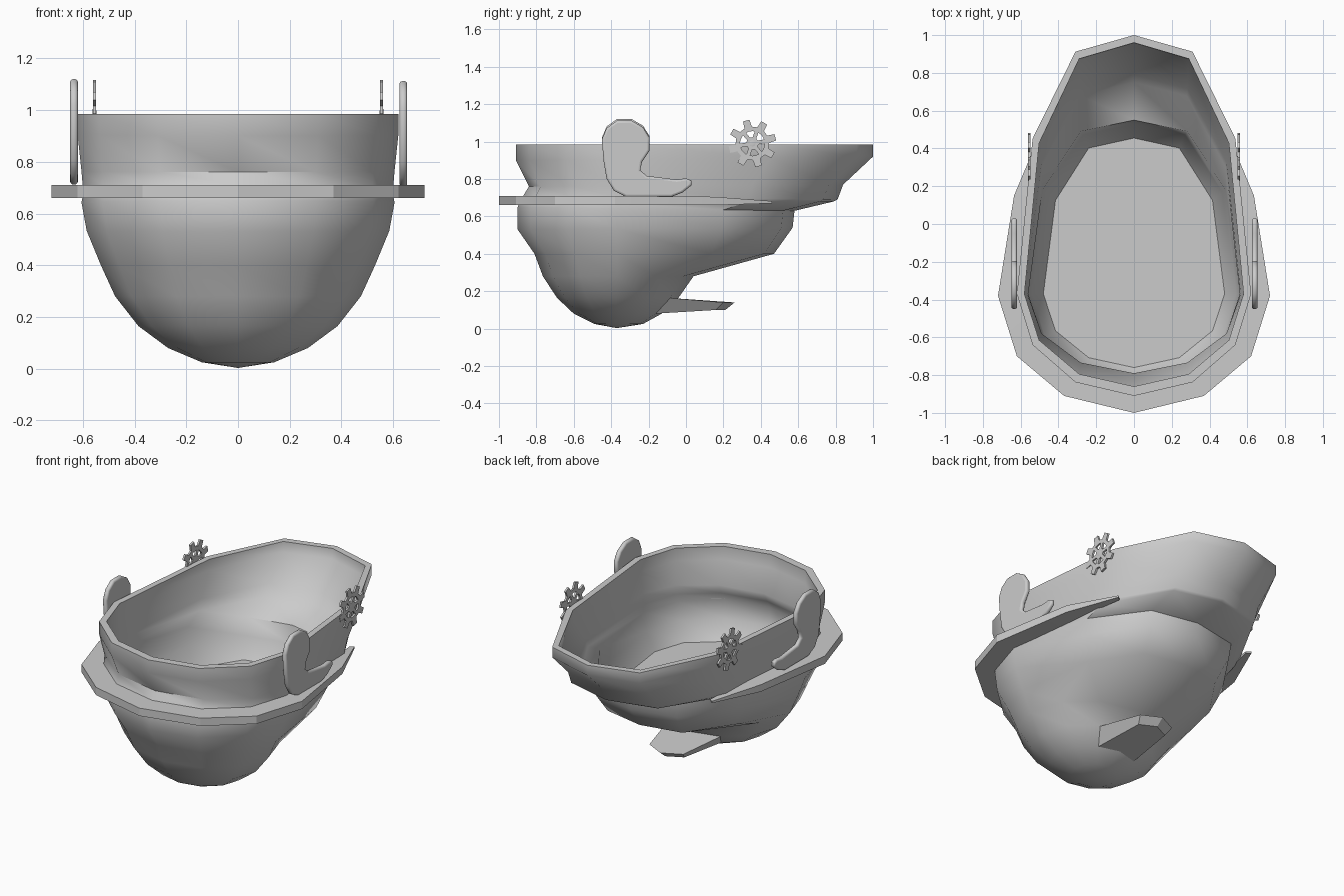
import bpy, bmesh
from math import sin, cos, radians, pi

if "Cube" in bpy.data.objects:
    bpy.data.objects.remove(bpy.data.objects["Cube"])

YC = -0.37  # widest station of the hull


def finish(name, bm, angle=50):
    bmesh.ops.recalc_face_normals(bm, faces=bm.faces)
    me = bpy.data.meshes.new(name)
    bm.to_mesh(me)
    bm.free()
    ob = bpy.data.objects.new(name, me)
    bpy.context.collection.objects.link(ob)
    smooth(ob, angle)
    return ob


def smooth(ob, angle):
    bpy.ops.object.select_all(action='DESELECT')
    ob.select_set(True)
    bpy.context.view_layer.objects.active = ob
    bpy.ops.object.shade_smooth_by_angle(angle=radians(angle))


def ring(bm, rx, yf, yr, zf, zr, pointed=1.0):
    """Twelve-sided hull section: round stern, stretched bow."""
    fw = {0: 1.0, 1: .866 + .07 * pointed, 2: .5 + .1 * pointed, 3: 0}
    out = []
    for i in range(12):
        a = i * pi / 6
        k = min(i, 12 - i)
        y = YC + ((yf - YC) * fw[k] if k <= 3 else (YC - yr) * cos(a))
        t = (y - yr) / (yf - yr)
        out.append(bm.verts.new((rx * sin(a), y, zr + (zf - zr) * t)))
    return out


def plate(name, loops, x, half, bevel, angle=40):
    """Filled outline(s) in the y-z plane, thickened along x."""
    cu = bpy.data.curves.new(name, 'CURVE')
    cu.dimensions = '2D'
    cu.fill_mode = 'BOTH'
    cu.extrude = half - bevel
    cu.bevel_depth = bevel
    cu.bevel_resolution = 2
    cu.offset = -bevel
    for pts in loops:
        s = cu.splines.new('POLY')
        s.points.add(len(pts) - 1)
        for p, (y, z) in zip(s.points, pts):
            p.co = (y, z, 0, 1)
        s.use_cyclic_u = True
    ob = bpy.data.objects.new(name, cu)
    bpy.context.collection.objects.link(ob)
    ob.rotation_euler = (pi / 2, 0, pi / 2)
    ob.location.x = x
    bpy.ops.object.select_all(action='DESELECT')
    ob.select_set(True)
    bpy.context.view_layer.objects.active = ob
    bpy.ops.object.convert(target='MESH')
    smooth(bpy.context.object, angle)


# Hull: keel up the outside, over the rim, down the inside to the floor
sections = [
    (.14, -.23, -.49, .025, .025, 0), (.27, -.13, -.60, .08, .08, 0),
    (.385, -.04, -.69, .165, .165, 0), (.475, .04, -.765, .28, .28, 0),
    (.53, .47, -.81, .40, .40, 1), (.585, .57, -.90, .54, .53, 1),
    (.605, .58, -.90, .63, .65, 1), (.60, .79, -.895, .68, .665, 1),
    (.60, .81, -.87, .69, .71, 1), (.605, .84, -.84, .77, .76, 1),
    (.62, 1.0, -.91, .92, .90, 1), (.62, 1.0, -.91, .985, .985, 1),
    (.58, .96, -.86, .985, .985, 1), (.58, .955, -.86, .92, .90, 1),
    (.565, .79, -.79, .78, .76, 1), (.56, .75, -.82, .71, .70, 1),
    (.56, .55, -.85, .65, .65, 1), (.54, .53, -.85, .54, .53, 1),
    (.48, .455, -.76, .42, .42, 1)]
bm = bmesh.new()
rings = [ring(bm, *s) for s in sections]
for a, b in zip(rings, rings[1:]):
    for i in range(12):
        j = (i + 1) % 12
        bm.faces.new((a[i], a[j], b[j], b[i]))
bm.faces.new(rings[-1])
bottom = bm.verts.new((0, YC, .003))
for i in range(12):
    bm.faces.new((bottom, rings[0][i], rings[0][(i + 1) % 12]))
finish('hull', bm)

# Flange wrapping the stern, tapering into the sides: x, y, inner x, inner y, bottom, top
half = [(0, -1, 0, -.85, .66, .71), (.37, -.91, .28, -.78, .66, .71),
        (.62, -.70, .50, -.6, .66, .71), (.72, -.38, .58, -.37, .66, .71),
        (.635, .15, .54, .13, .66, .705), (.505, .46, .48, .44, .67, .682)]
stations = [(-p[0], p[1], -p[2]) + p[3:] for p in half[:0:-1]] + half
bm = bmesh.new()
prev = None
for x, y, ix, iy, lo, hi in stations:
    cur = [bm.verts.new(c) for c in ((x, y, lo), (x, y, hi), (ix, iy, hi), (ix, iy, lo))]
    if prev:
        for i in range(4):
            j = (i + 1) % 4
            bm.faces.new((prev[i], prev[j], cur[j], cur[i]))
    else:
        bm.faces.new(cur)
    prev = cur
bm.faces.new(prev)
finish('stern_flange', bm, 25)

# Step projecting under the bow
bm = bmesh.new()
top = [(-.19, -.10, .165), (-.12, .20, .14), (0, .26, .14), (.12, .20, .14), (.19, -.10, .165)]
low = [(-.135, -.17, .08), (-.10, .16, .10), (0, .21, .10), (.10, .16, .10), (.135, -.17, .08)]
t = [bm.verts.new(c) for c in top]
b = [bm.verts.new(c) for c in low]
bm.faces.new(t)
bm.faces.new(b)
for i in range(5):
    j = (i + 1) % 5
    bm.faces.new((t[i], t[j], b[j], b[i]))
finish('bow_step', bm, 20)

# Curled side arms
arm = [(-.45, 1.02), (-.425, 1.08), (-.37, 1.12), (-.29, 1.12), (-.23, 1.085), (-.195, 1.03),
       (-.195, .96), (-.235, .90), (-.245, .855), (-.21, .825), (-.05, .805), (.0, .812),
       (.03, .80), (.03, .775), (-.02, .735), (-.08, .712), (-.32, .712), (-.385, .745),
       (-.425, .81), (-.44, .90)]
plate('left_arm', [arm], -.634, .015, .012, 60)
plate('right_arm', [[(y, z - .008) for y, z in arm]], .639, .015, .012, 60)


# Spoked gear wheels
def polar(r, deg):
    return (.355 + r * cos(radians(deg)), .99 + r * sin(radians(deg)))


teeth = [polar(r, 15 + 45 * i + d) for i in range(8)
         for d, r in ((-13, .09), (-8, .128), (8, .128), (13, .09))]
loops = [teeth]
for i in range(6):
    a = 60 * i + 10
    loops.append([polar(.066, a + d) for d in (9, 22, 38, 51)] +
                 [polar(.033, a + d) for d in (42, 18)])
for side, name in ((-1, 'left'), (1, 'right')):
    plate(name + '_gear', loops, side * .555, .006, 0, 30)
    bm = bmesh.new()
    bmesh.ops.create_uvsphere(bm, u_segments=12, v_segments=8, radius=.03)
    bmesh.ops.scale(bm, vec=(.25, 1, 1), verts=bm.verts)
    bmesh.ops.translate(bm, vec=(side * .555, .355, .99), verts=bm.verts)
    finish(name + '_gear_hub', bm)
